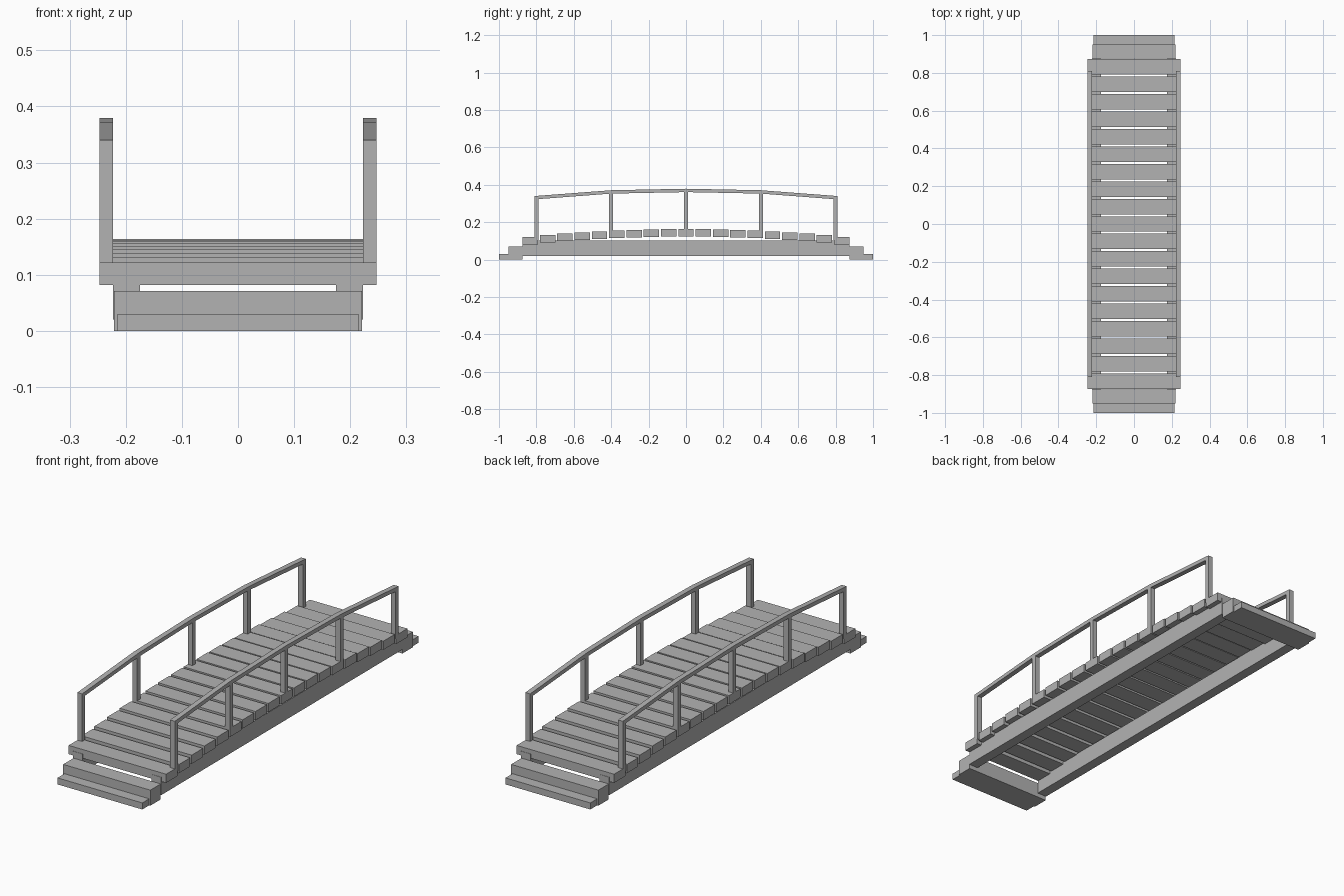
import bpy
import bmesh

cube = bpy.data.objects.get("Cube")
if cube:
    bpy.data.objects.remove(cube, do_unlink=True)

grey = bpy.data.materials.new("plain_grey")
grey.use_nodes = True
colour = (0.45, 0.45, 0.45, 1)
grey.diffuse_color = colour
for node in grey.node_tree.nodes:
    if node.type == 'BSDF_PRINCIPLED':
        node.inputs["Base Color"].default_value = colour


def prism(name, profile, x0, x1):
    """Extrude a closed (y, z) outline from x0 to x1."""
    bm = bmesh.new()
    face = bm.faces.new([bm.verts.new((x0, y, z)) for y, z in profile])
    extruded = bmesh.ops.extrude_face_region(bm, geom=[face])
    verts = [g for g in extruded["geom"] if isinstance(g, bmesh.types.BMVert)]
    bmesh.ops.translate(bm, verts=verts, vec=(x1 - x0, 0, 0))
    bmesh.ops.recalc_face_normals(bm, faces=bm.faces)
    mesh = bpy.data.meshes.new(name)
    bm.to_mesh(mesh)
    bm.free()
    mesh.materials.append(grey)
    obj = bpy.data.objects.new(name, mesh)
    bpy.context.collection.objects.link(obj)
    return obj


def box(name, x0, x1, y0, y1, z0, z1):
    return prism(name, [(y0, z0), (y1, z0), (y1, z1), (y0, z1)], x0, x1)


HALF_WIDTH = 0.247
RAIL_IN = 0.223
END = 0.875


def deck_top(y):
    return 0.164 - 0.042 * (y / 0.832) ** 2


# Deck planks following a gentle arch
for i in range(-9, 10):
    y = i * 0.0925
    top = deck_top(y)
    box(f"deck_plank_{i + 10}", -HALF_WIDTH, HALF_WIDTH,
        y - 0.041, y + 0.041, top - 0.04, top)

# Two steps at each end
for end, s in (("front", -1), ("back", 1)):
    outline = [(s * y, z) for y, z in
               ((END, 0), (0.95, 0), (0.95, 0.071), (END, 0.071))]
    prism(f"{end}_upper_step", outline, -0.221, 0.221)
    outline = [(s * y, z) for y, z in
               ((0.94, 0), (1, 0), (1, 0.03), (0.94, 0.03))]
    prism(f"{end}_lower_step", outline, -0.215, 0.215)

# Beams, posts and handrails on both sides
rail_top = [(-0.81, 0.34), (-0.4, 0.371), (0, 0.379), (0.4, 0.371), (0.81, 0.34)]
rail_outline = rail_top + [(y, z - 0.018) for y, z in reversed(rail_top)]
for side, s in (("left", 1), ("right", -1)):
    box(f"{side}_beam", s * 0.175, s * RAIL_IN, -END, END, 0.02, 0.102)
    prism(f"{side}_handrail", rail_outline, s * RAIL_IN, s * HALF_WIDTH)
    for n, (y, z) in enumerate(rail_top):
        y = max(-0.799, min(0.799, y))
        box(f"{side}_post_{n + 1}", s * RAIL_IN, s * HALF_WIDTH,
            y - 0.011, y + 0.011, deck_top(y) - 0.02, z - 0.008)
